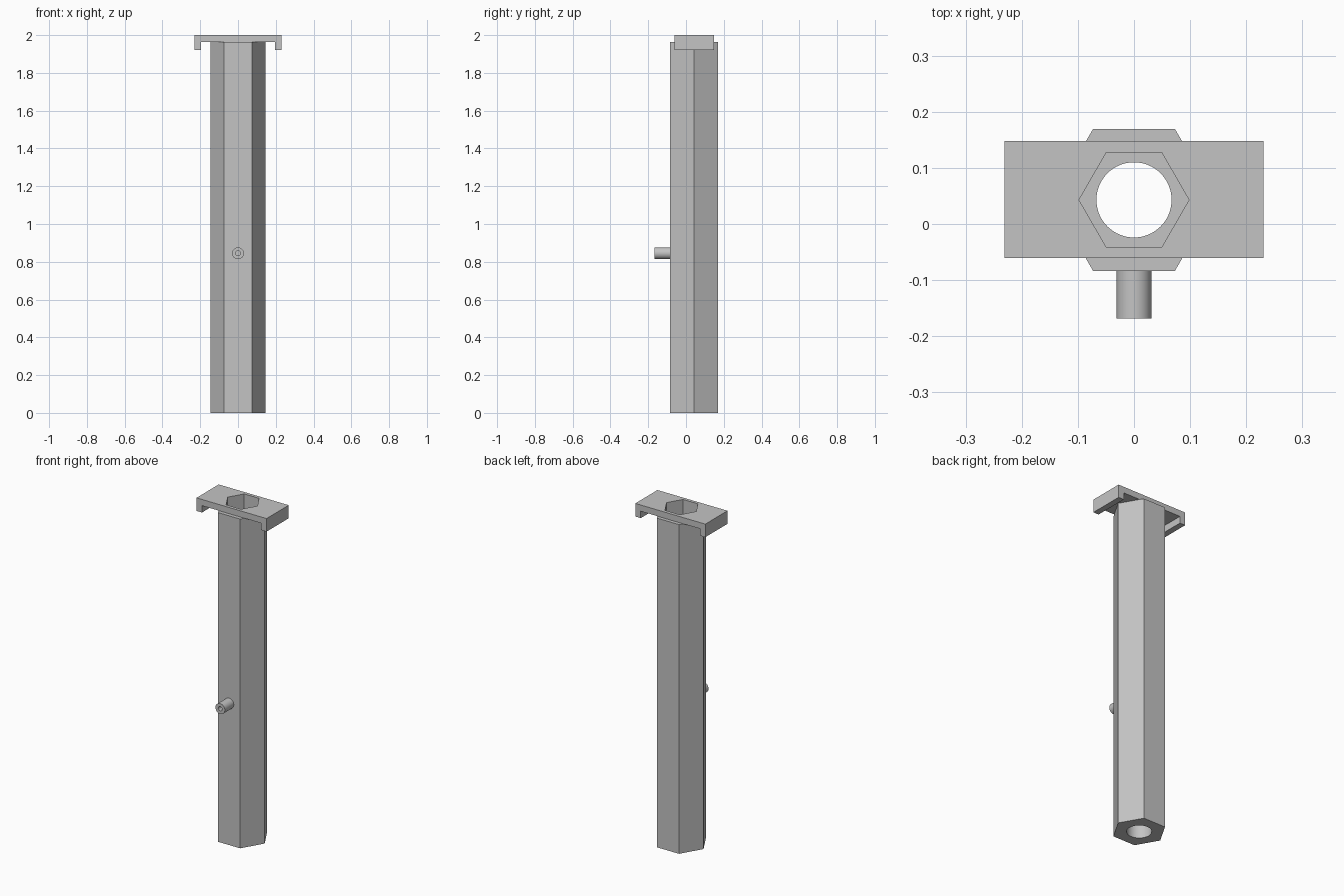
import bpy
import bmesh
import math
from mathutils import Matrix

if "Cube" in bpy.data.objects:
    bpy.data.objects.remove(bpy.data.objects["Cube"])

AXIS_Y = 0.043      # tube axis
TUBE_TOP = 1.963
PIN_Z = 0.845

grey = bpy.data.materials.new("light_grey")
grey.use_nodes = True
grey.diffuse_color = (0.55, 0.55, 0.55, 1)
grey.node_tree.nodes["Principled BSDF"].inputs["Base Color"].default_value = grey.diffuse_color


def make_object(name, bm):
    bmesh.ops.recalc_face_normals(bm, faces=bm.faces)
    mesh = bpy.data.meshes.new(name)
    bm.to_mesh(mesh)
    bm.free()
    mesh.materials.append(grey)
    obj = bpy.data.objects.new(name, mesh)
    bpy.context.collection.objects.link(obj)
    return obj


def prism(name, sides, radius, start, end, z=None):
    """Upright prism on the tube axis, or one along y when z is given."""
    bm = bmesh.new()
    bmesh.ops.create_cone(bm, cap_ends=True, segments=sides, radius1=radius,
                          radius2=radius, depth=end - start)
    # put a corner of the polygon on the x axis
    first = max(bm.verts, key=lambda v: v.co.x).co
    turn = Matrix.Rotation(-math.atan2(first.y, first.x), 4, 'Z')
    middle = (start + end) / 2
    if z is None:
        place = Matrix.Translation((0, AXIS_Y, middle))
    else:
        place = Matrix.Translation((0, middle, z)) @ Matrix.Rotation(math.pi / 2, 4, 'X')
    bm.transform(place @ turn)
    return make_object(name, bm)


def extrude_profile(name, points, y0, y1):
    bm = bmesh.new()
    face = bm.faces.new([bm.verts.new((x, y0, z)) for x, z in points])
    grown = bmesh.ops.extrude_face_region(bm, geom=[face])
    verts = [g for g in grown["geom"] if isinstance(g, bmesh.types.BMVert)]
    bmesh.ops.translate(bm, verts=verts, vec=(0, y1 - y0, 0))
    return make_object(name, bm)


def cut(obj, cutters):
    bpy.context.view_layer.objects.active = obj
    for cutter in cutters:
        mod = obj.modifiers.new("cut", 'BOOLEAN')
        mod.operation = 'DIFFERENCE'
        mod.solver = 'EXACT'
        mod.object = cutter
        bpy.ops.object.modifier_apply(modifier=mod.name)


# main parts
tube = prism("hexagonal_tube", 6, 0.146, 0, TUBE_TOP)
pin = prism("side_pin", 48, 0.031, -0.168, AXIS_Y - 0.1265, PIN_Z)
half = [(0.231, 2.0), (0.231, 1.922), (0.195, 1.922), (0.195, TUBE_TOP)]
cap = extrude_profile("top_bracket", half + [(-x, z) for x, z in reversed(half)],
                      -0.061, 0.148)

# hexagonal socket from above, round outlet below, small hole through the pin
socket = prism("socket_cutter", 6, 0.098, 0.1, 2.1)
outlet = prism("outlet_cutter", 64, 0.067, -0.1, 0.2)
pin_hole = prism("pin_hole_cutter", 12, 0.013, -0.2, 0, PIN_Z)
cut(tube, [socket, outlet, pin_hole])
cut(cap, [socket])
cut(pin, [pin_hole])

for helper in (socket, outlet, pin_hole):
    bpy.data.objects.remove(helper)

# round walls smooth, corners sharp
bpy.ops.object.select_all(action='DESELECT')
for part in (tube, pin, cap):
    part.select_set(True)
bpy.context.view_layer.objects.active = tube
bpy.ops.object.shade_smooth_by_angle(angle=math.radians(31))
